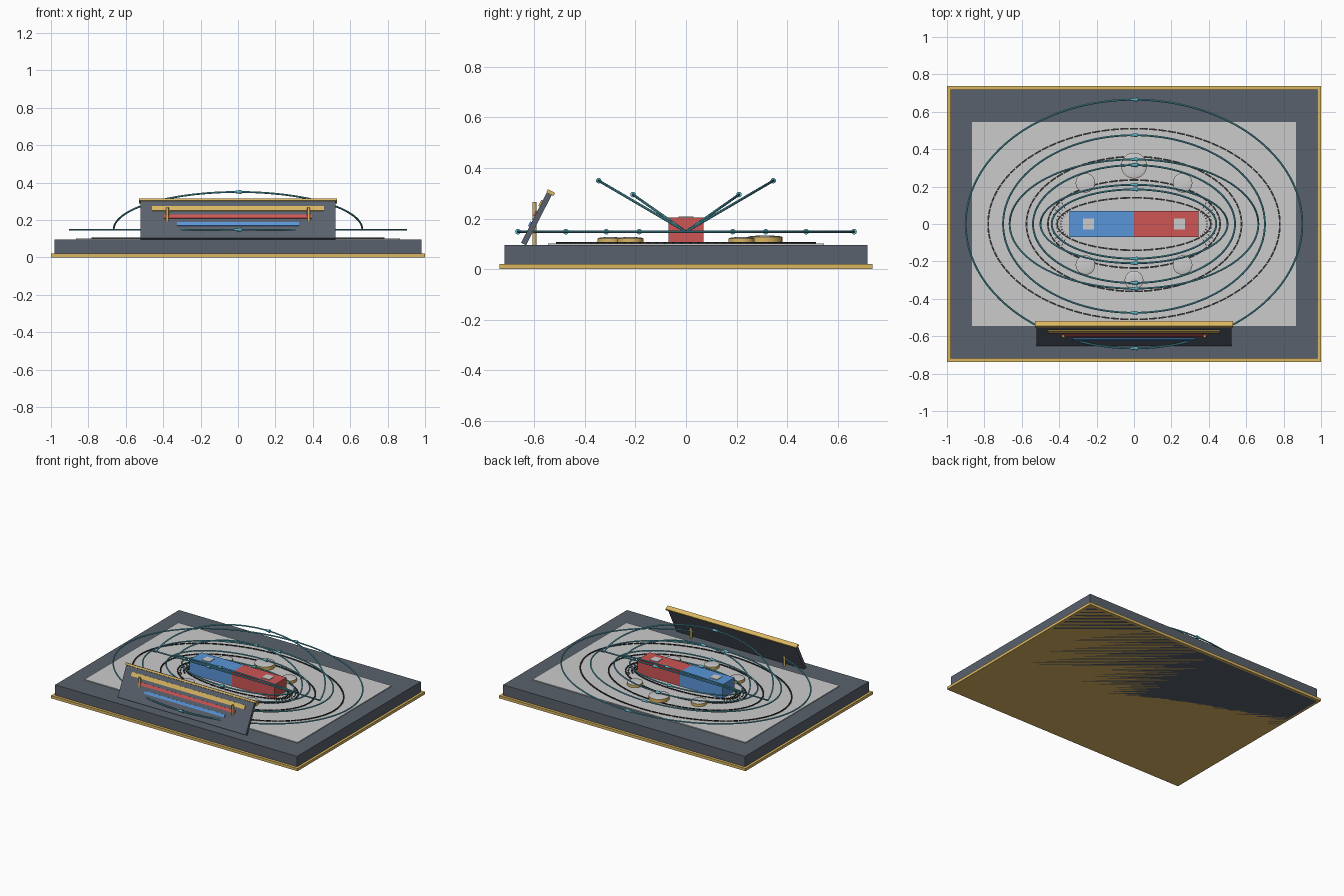
import bpy, bmesh, math, random
from mathutils import Matrix, Vector

if "Cube" in bpy.data.objects:
    bpy.data.objects.remove(bpy.data.objects["Cube"])

random.seed(4)

def mat(name, rgb):
    m = bpy.data.materials.new(name)
    m.diffuse_color = (*rgb, 1)
    m.use_nodes = True
    m.node_tree.nodes["Principled BSDF"].inputs["Base Color"].default_value = m.diffuse_color
    return m

SLATE = mat("slate", (0.10, 0.12, 0.15))
BRASS = mat("brass", (0.70, 0.47, 0.12))
RED = mat("red", (0.62, 0.09, 0.09))
BLUE = mat("blue", (0.10, 0.30, 0.70))
TEAL = mat("teal", (0.10, 0.45, 0.55))
IRON = mat("iron", (0.03, 0.03, 0.03))

def finish(name, bm, material=None, smooth=False):
    me = bpy.data.meshes.new(name)
    bm.to_mesh(me)
    bm.free()
    ob = bpy.data.objects.new(name, me)
    bpy.context.collection.objects.link(ob)
    if material:
        me.materials.append(material)
    if smooth:
        bpy.ops.object.select_all(action='DESELECT')
        ob.select_set(True)
        bpy.context.view_layer.objects.active = ob
        bpy.ops.object.shade_smooth_by_angle(angle=math.radians(40))
    return ob

def add_box(bm, loc, size, rot=None):
    rot = rot or Matrix.Identity(4)
    bmesh.ops.create_cube(bm, size=1, matrix=Matrix.Translation(loc) @ rot @ Matrix.Diagonal((*size, 1)))

def box(name, loc, size, material=None, rot=None):
    bm = bmesh.new()
    add_box(bm, loc, size, rot)
    return finish(name, bm, material)

def cyl(name, loc, r1, r2, h, material=None, rot=None, seg=32):
    bm = bmesh.new()
    bmesh.ops.create_cone(bm, cap_ends=True, segments=seg, radius1=r1, radius2=r2, depth=h,
                          matrix=Matrix.Translation(loc) @ (rot or Matrix.Identity(4)))
    return finish(name, bm, material, True)

# Base slab, brass trim and paper sheet
box("base_slab", (0, 0, 0.048), (1.964, 1.436, 0.096), SLATE)
box("base_trim", (0, 0, 0.01), (2.0, 1.476, 0.02), BRASS)
box("paper_sheet", (0, 0, 0.098), (1.73, 1.09, 0.008))

# Bar magnet with a square inlay on each pole
for side, pole, colour in ((-1, "south", BLUE), (1, "north", RED)):
    box(pole + "_magnet_half", (side * 0.1725, 0, 0.153), (0.345, 0.14, 0.102), colour)
    box(pole + "_inlay", (side * 0.243, 0, 0.204), (0.06, 0.06, 0.008))

# Iron filings: dashes along ellipses, plus short grains at the poles
bm = bmesh.new()
for a, b in ((0.78, 0.51), (0.575, 0.36), (0.46, 0.235), (0.41, 0.14)):
    n = int((a + b) * 75)
    for i in range(n):
        t = math.tau * i / n
        dx, dy = -a * math.sin(t), b * math.cos(t)
        length = math.hypot(dx, dy) * math.tau / n * 0.88
        add_box(bm, (a * math.cos(t), b * math.sin(t), 0.104), (length, 0.009, 0.006),
                Matrix.Rotation(math.atan2(dy, dx), 4, 'Z'))
for side in (-1, 1):
    for row in range(3):
        for k in range(-5, 6):
            ang = k * 0.2
            r = 0.07 + row * 0.024
            x = side * (0.32 + r * math.cos(ang))
            add_box(bm, (x, r * 1.1 * math.sin(ang), 0.104), (0.011, 0.005, 0.006),
                    Matrix.Rotation(side * ang, 4, 'Z'))
finish("iron_filings", bm, IRON)

# Field line tubes: half ellipses swung about the magnet axis
def field_line(name, a, b, angle):
    u = Vector((0, math.cos(angle), math.sin(angle)))
    w = Vector((1, 0, 0)).cross(u)
    n, sides, r = 48, 8, 0.005
    bm = bmesh.new()
    rings = []
    for i in range(n + 1):
        t = math.pi * i / n
        p = Vector((a * math.cos(t), 0, 0.148)) + u * b * math.sin(t)
        nrm = (Vector((b * math.cos(t), 0, 0)) + u * a * math.sin(t)).normalized()
        rings.append([bm.verts.new(p + r * (nrm * math.cos(q) + w * math.sin(q)))
                      for q in (math.tau * j / sides for j in range(sides))])
    for lo, hi in zip(rings, rings[1:]):
        for j in range(sides):
            k = (j + 1) % sides
            bm.faces.new((lo[j], lo[k], hi[k], hi[j]))
    bm.faces.new(rings[0])
    bm.faces.new(rings[-1])
    bmesh.ops.recalc_face_normals(bm, faces=bm.faces)
    finish(name, bm, TEAL, True)
    # Direction arrow at the crown
    cyl(name + "_arrow", Vector((0, 0, 0.148)) + u * b, 0.011, 0.006, 0.036, TEAL,
        Matrix.Rotation(-math.pi / 2, 4, 'Y'), 12)

for i, (a, b) in enumerate(((0.90, 0.665), (0.70, 0.475), (0.54, 0.315), (0.44, 0.185))):
    field_line(f"flat_line_back_{i}", a, b, 0)
    field_line(f"flat_line_front_{i}", a, b, math.pi)
for i, (a, b, deg) in enumerate(((0.665, 0.40, 30.3), (0.50, 0.256, 35))):
    field_line(f"raised_line_back_{i}", a, b, math.radians(deg))
    field_line(f"raised_line_front_{i}", a, b, math.radians(180 - deg))

# Compasses: brass case with a low glass dome
for i, (x, y, r, top) in enumerate(((-0.26, 0.22, 0.052, 0.122), (0.26, 0.22, 0.052, 0.122),
                                    (0, 0.312, 0.069, 0.128), (-0.26, -0.22, 0.052, 0.122),
                                    (0.26, -0.22, 0.052, 0.122), (0, -0.30, 0.05, 0.122))):
    cyl(f"compass_case_{i}", (x, y, (top + 0.1) / 2), r, r, top - 0.1, BRASS)
    bm = bmesh.new()
    bmesh.ops.create_uvsphere(bm, u_segments=32, v_segments=12, radius=1,
                              matrix=Matrix.Translation((x, y, top - 0.001)) @ Matrix.Diagonal((r, r, 0.006, 1)))
    finish(f"compass_glass_{i}", bm, None, True)

# Leaning display panel with coloured bars, top rail and pins
lean = Matrix.Rotation(-math.radians(27), 4, 'X')
origin = Vector((0, -0.643, 0.098))

def on_panel(name, along, out, size, material):
    box(name, origin + lean.to_3x3() @ Vector((0, -out, along)), size, material, lean)

on_panel("display_panel", 0.112, 0, (1.04, 0.022, 0.222), SLATE)
on_panel("panel_top_rail", 0.231, -0.003, (1.06, 0.032, 0.014), BRASS)
on_panel("brass_bar", 0.176, 0.013, (0.92, 0.008, 0.028), BRASS)
on_panel("red_bar", 0.129, 0.013, (0.79, 0.008, 0.020), RED)
on_panel("blue_bar", 0.083, 0.013, (0.65, 0.008, 0.020), BLUE)
for x in (-0.378, 0.378):
    cyl("panel_pin", (x, -0.6, 0.181), 0.008, 0.008, 0.17, BRASS, None, 16)
